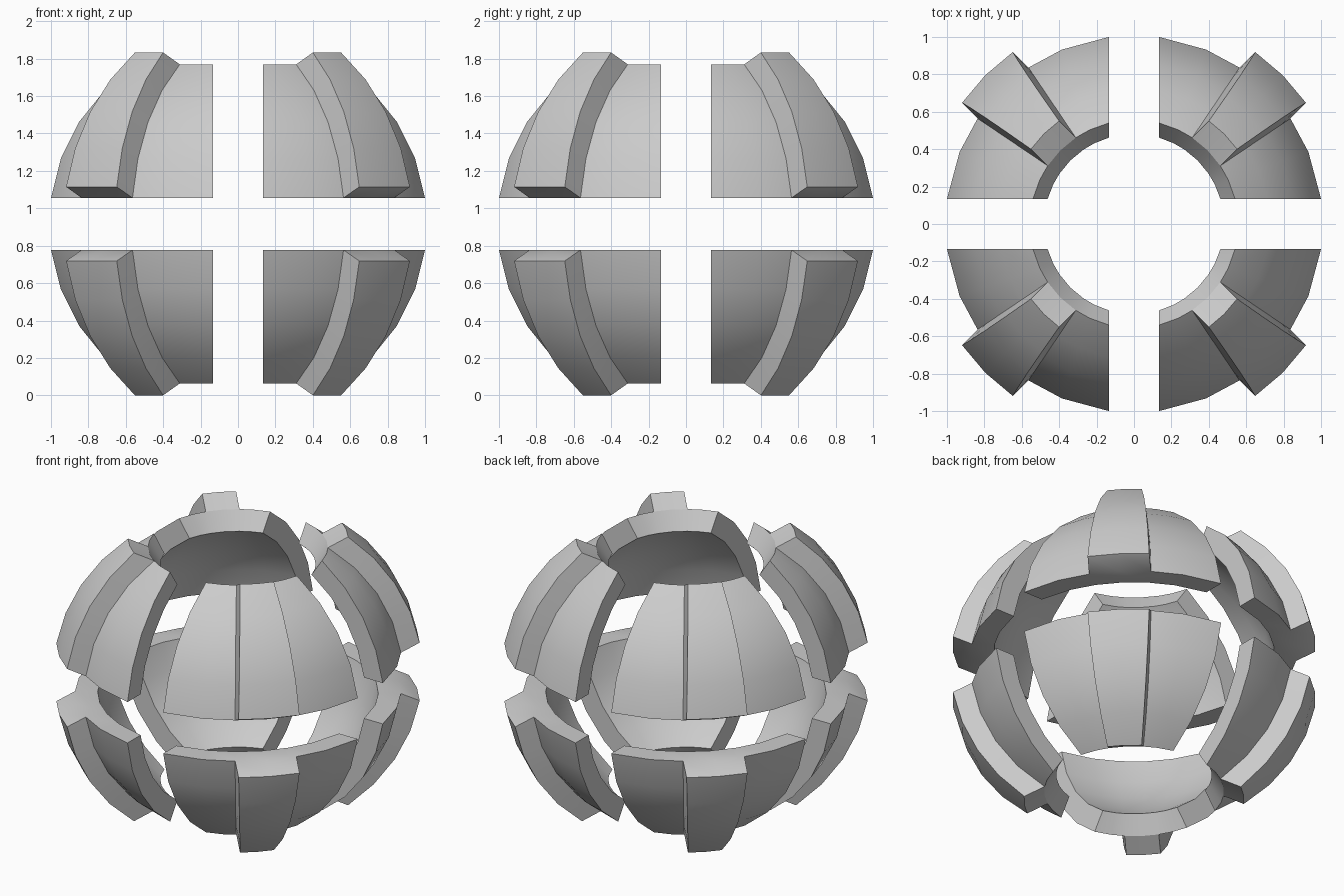
import bpy, bmesh, math
from mathutils import Vector

if "Cube" in bpy.data.objects:
    bpy.data.objects.remove(bpy.data.objects["Cube"])

CENTRE_Z = 0.9165
GAP = 0.135          # half gap between segments in x and y
GAP_Z = 0.1395       # half gap between upper and lower segments
R_OUT, R_IN, R_RIB = 1.0185, 0.88, 1.142
TOP_EL = math.asin(0.853 / R_OUT)
RIB_AZ = math.radians(34.0)
ROWS, COLS = 4, 6


def polar(r, el, az):
    return Vector((r * math.cos(el) * math.cos(az), r * math.cos(el) * math.sin(az), r * math.sin(el)))


def shell_point(r, row, col):
    """Spherical patch with flat edges along the x, y and z gaps."""
    low = math.asin(GAP_Z / r)
    el = low + (TOP_EL - low) * row / ROWS
    edge = math.asin(GAP / (r * math.cos(el)))
    half = [edge, edge + 0.56 * (RIB_AZ - edge), RIB_AZ, math.pi / 4]
    az = half[col] if col <= 3 else math.pi / 2 - half[6 - col]
    return polar(r, el, az)


def rib_point(row, col):
    """Outer face of the raised rib, slightly narrower than its base."""
    t = row / ROWS
    low, high = math.asin(0.198 / R_RIB), math.asin(CENTRE_Z / R_RIB)
    spread = math.radians(9.8 - 0.8 * t)
    return polar(R_RIB, low + (high - low) * t, math.pi / 4 + (col - 3) * spread)


bm = bmesh.new()
rows, cols, rib_cols = range(ROWS + 1), range(COLS + 1), range(2, 5)
outer = {(i, j): bm.verts.new(shell_point(R_OUT, i, j)) for i in rows for j in cols}
inner = {(i, j): bm.verts.new(shell_point(R_IN, i, j)) for i in rows for j in cols}
rib = {(i, j): bm.verts.new(rib_point(i, j)) for i in rows for j in rib_cols}


def patch(grid, columns):
    for i in range(ROWS):
        for j in columns:
            bm.faces.new((grid[i, j], grid[i, j + 1], grid[i + 1, j + 1], grid[i + 1, j]))


def rim(a, b, first, last):
    """Walls joining the borders of two patches."""
    loop = [(0, j) for j in range(first, last)] + [(i, last) for i in range(ROWS)]
    loop += [(ROWS, j) for j in range(last, first, -1)] + [(i, first) for i in range(ROWS, 0, -1)]
    for p, q in zip(loop, loop[1:] + loop[:1]):
        bm.faces.new((a[p], b[p], b[q], a[q]))


# Shell, with the rib replacing its two middle columns
patch(outer, (0, 1, 4, 5))
patch(inner, range(COLS))
rim(outer, inner, 0, COLS)
patch(rib, (2, 3))
rim(rib, outer, 2, 4)
bmesh.ops.recalc_face_normals(bm, faces=bm.faces)

mesh = bpy.data.meshes.new("shell_segments")
bm.to_mesh(mesh)
bm.free()
grey = bpy.data.materials.new("light_grey")
grey.diffuse_color = (0.6, 0.6, 0.6, 1)
grey.use_nodes = True
grey.node_tree.nodes["Principled BSDF"].inputs["Base Color"].default_value = grey.diffuse_color
mesh.materials.append(grey)
segments = bpy.data.objects.new("shell_segments", mesh)
segments.location.z = CENTRE_Z
bpy.context.collection.objects.link(segments)
bpy.context.view_layer.objects.active = segments
segments.select_set(True)
bpy.ops.object.shade_smooth_by_angle(angle=math.radians(30))

# Eight segments mirrored from one
mirror = segments.modifiers.new("Mirror", 'MIRROR')
mirror.use_axis = (True, True, True)
mirror.use_mirror_merge = False
